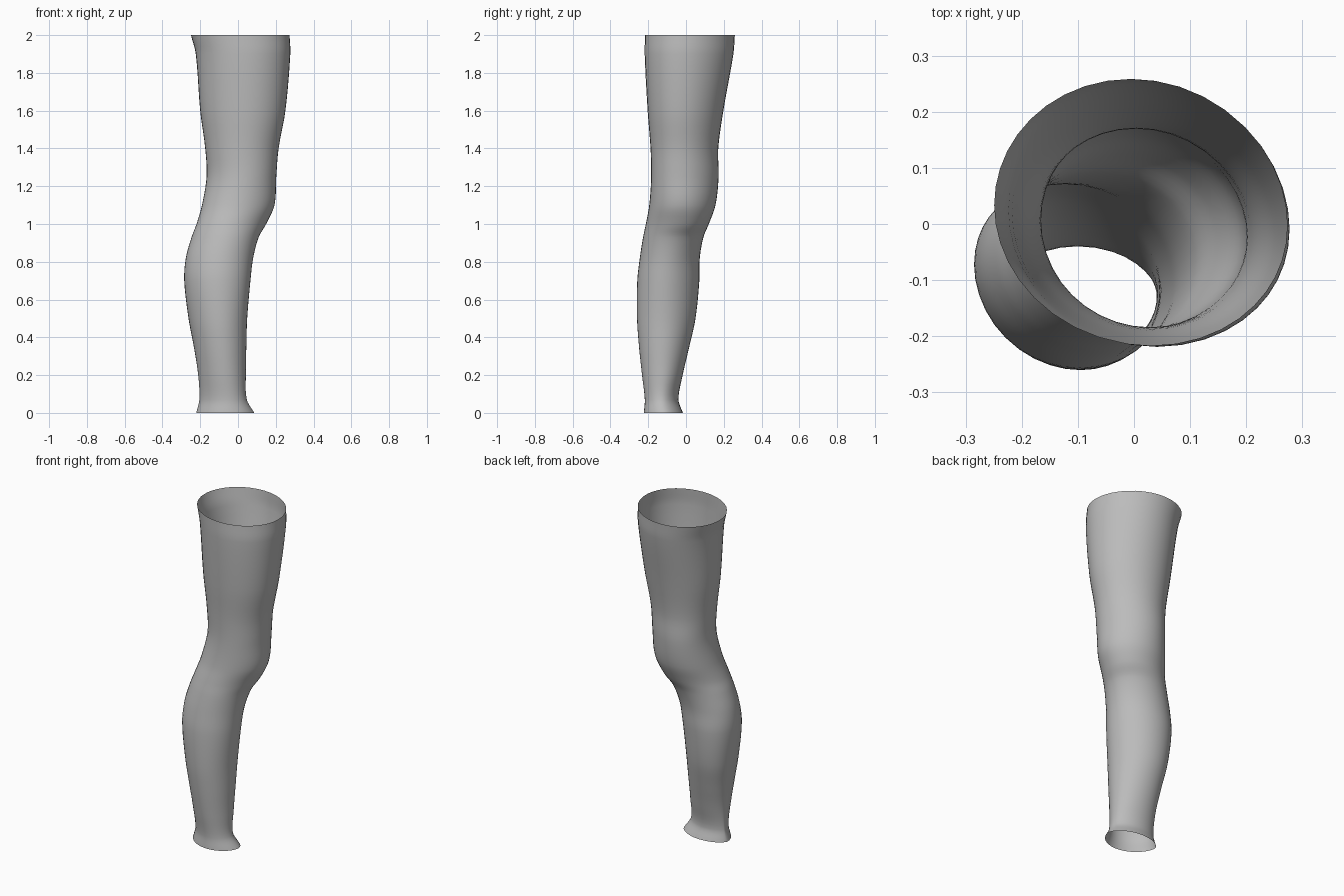
import bpy
import bmesh
from math import cos, sin, pi, tau

if "Cube" in bpy.data.objects:
    bpy.data.objects.remove(bpy.data.objects["Cube"], do_unlink=True)

SEGMENTS = 40
STEPS = 5            # rings between neighbouring sections
SOFTEN = 0.25        # damping of the three-cornered part of a section

# Sections in thousandths: height, then the reach of the outline from the
# centre axis in eight directions, counter-clockwise from +x
SECTIONS = [
    (0, 85, 5, -30, 115, 220, 240, 235, 160),        # flared ankle hem
    (70, 45, -32, -55, 100, 205, 225, 232, 139),     # ankle
    (200, 42, -27, -30, 112, 210, 243, 245, 139),
    (350, 47, -15, 8, 145, 230, 270, 257, 146),
    (500, 55, -5, 47, 176, 260, 290, 267, 150),
    (700, 75, 10, 73, 193, 285, 302, 265, 155),      # calf
    (820, 87, 30, 74, 185, 279, 285, 253, 155),
    (930, 113, 72, 94, 168, 252, 253, 235, 163),
    (1000, 155, 118, 125, 160, 225, 230, 220, 171),  # below the knee
    (1100, 203, 155, 165, 166, 190, 203, 195, 192),  # knee
    (1250, 210, 172, 178, 171, 165, 171, 185, 200),
    (1400, 220, 182, 175, 171, 175, 171, 190, 210),
    (1600, 255, 214, 205, 193, 205, 187, 205, 240),
    (1900, 281, 252, 260, 235, 225, 210, 215, 262),
    (2000, 275, 257, 265, 257, 252, 219, 215, 255),  # thigh opening
]


def tangent(rows, i):
    """Slope of every column against height at row i."""
    a, b = rows[max(i - 1, 0)], rows[min(i + 1, len(rows) - 1)]
    return [(q - p) / (b[0] - a[0]) for p, q in zip(a, b)]


def blend(rows, i, t):
    """Smooth section between row i and the next one."""
    a, b = rows[i], rows[i + 1]
    span = b[0] - a[0]
    slopes = zip(tangent(rows, i), tangent(rows, i + 1))
    h = t * t * (3 - 2 * t)
    return [p + (q - p) * h + span * (m * t * (1 - t) ** 2 - n * t * t * (1 - t))
            for p, q, (m, n) in zip(a, b, slopes)]


def outline(section):
    """Rounded closed outline that touches the eight reaches."""
    z, *reach = [value / 1000 for value in section]
    angles = [k * tau / len(reach) for k in range(len(reach))]
    waves = []
    for n, gain in ((1, 1), (2, 1), (3, SOFTEN)):
        c = gain * sum(r * cos(n * a) for r, a in zip(reach, angles)) / 4
        s = gain * sum(r * sin(n * a) for r, a in zip(reach, angles)) / 4
        waves.append((n, c, s))
    mean = sum(reach) / len(reach)
    for k in range(SEGMENTS):
        a = k * tau / SEGMENTS
        out = mean + sum(c * cos(n * a) + s * sin(n * a) for n, c, s in waves)
        side = sum(n * (s * cos(n * a) - c * sin(n * a)) for n, c, s in waves)
        yield (out * cos(a) - side * sin(a), out * sin(a) + side * cos(a), z)


def make_material(name, colour):
    mat = bpy.data.materials.new(name)
    mat.use_nodes = True
    mat.diffuse_color = colour
    mat.node_tree.nodes["Principled BSDF"].inputs["Base Color"].default_value = colour
    return mat


# Leg: an open tube lofted through the sections
bm = bmesh.new()
sections = [blend(SECTIONS, i, step / STEPS)
            for i in range(len(SECTIONS) - 1) for step in range(STEPS)]
sections.append(SECTIONS[-1])
rings = [[bm.verts.new(point) for point in outline(s)] for s in sections]
for low, high in zip(rings, rings[1:]):
    for k in range(SEGMENTS):
        j = (k + 1) % SEGMENTS
        bm.faces.new((low[k], low[j], high[j], high[k]))

mesh = bpy.data.meshes.new("leg")
bm.to_mesh(mesh)
bm.free()
leg = bpy.data.objects.new("leg", mesh)
bpy.context.collection.objects.link(leg)
mesh.materials.append(make_material("plain grey", (0.5, 0.5, 0.5, 1)))

# Smooth skin
bpy.ops.object.select_all(action="DESELECT")
leg.select_set(True)
bpy.context.view_layer.objects.active = leg
bpy.ops.object.shade_smooth_by_angle(angle=pi / 3)
